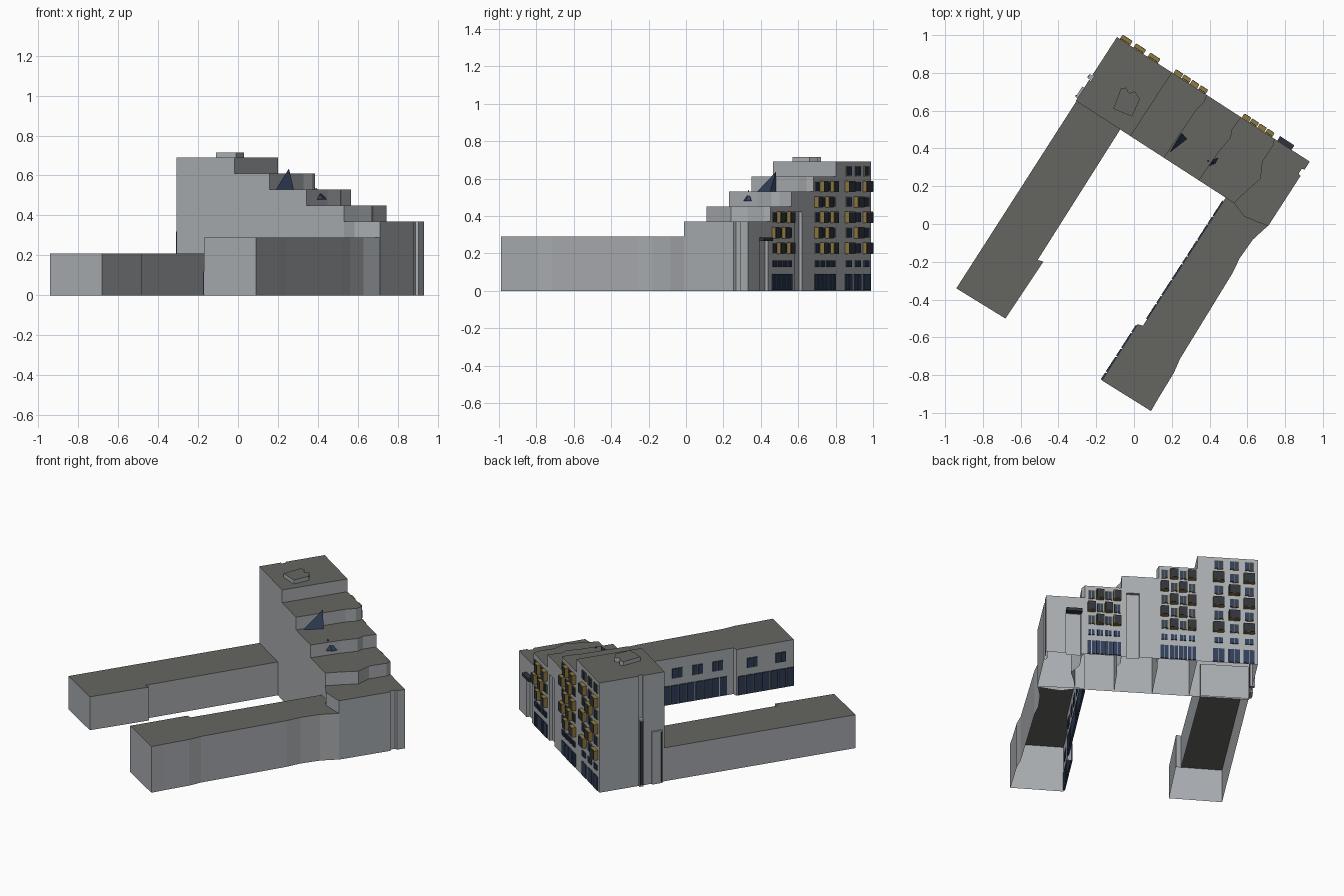
import bpy, bmesh
from mathutils import Vector

cube = bpy.data.objects.get("Cube")
if cube:
    bpy.data.objects.remove(cube)

# Building frame: u runs along the balcony facade, v runs back into the depth
ORIGIN = Vector((-0.09, 0.99))
U = Vector((0.84, -0.543))
V = Vector((-0.543, -0.84))


def material(name, rgb):
    m = bpy.data.materials.new(name)
    m.use_nodes = True
    m.diffuse_color = (*rgb, 1)
    m.node_tree.nodes["Principled BSDF"].inputs["Base Color"].default_value = (*rgb, 1)
    return m


MATS = [material("wall_grey", (0.40, 0.42, 0.44)),
        material("roof_grey", (0.13, 0.13, 0.12)),
        material("ochre", (0.27, 0.19, 0.05)),
        material("window_blue", (0.03, 0.05, 0.10)),
        material("dark_panel", (0.03, 0.035, 0.045))]
WALL, ROOF, OCHRE, GLASS, PANEL = range(5)


def prism(bm, pts, z0, z1, side=WALL, cap=ROOF, bottom=None):
    """Extrude a (u, v) outline upright; the bottom stays open unless given."""
    flat = [ORIGIN + U * u + V * v for u, v in pts]
    area = sum(a.cross(b) for a, b in zip(flat, flat[1:] + flat[:1]))
    if area < 0:
        flat.reverse()
    low = [bm.verts.new((*p, z0)) for p in flat]
    top = [bm.verts.new((*p, z1)) for p in flat]
    n = len(flat)
    for i in range(n):
        j = (i + 1) % n
        bm.faces.new((low[i], low[j], top[j], top[i])).material_index = side
    bm.faces.new(top).material_index = cap
    if bottom is not None:
        bm.faces.new(low[::-1]).material_index = bottom


def box(bm, u0, u1, v0, v1, z0, z1, mat):
    prism(bm, [(u0, v0), (u1, v0), (u1, v1), (u0, v1)], z0, z1, mat, mat, mat)


def finish(bm, name):
    mesh = bpy.data.meshes.new(name)
    bm.to_mesh(mesh)
    bm.free()
    for m in MATS:
        mesh.materials.append(m)
    obj = bpy.data.objects.new(name, mesh)
    bpy.context.collection.objects.link(obj)


def block(name, pts, z0, z1, bottom=None):
    bm = bmesh.new()
    prism(bm, pts, z0, z1, bottom=bottom)
    finish(bm, name)


# Stepped main block, tallest first; each party line is shared by two sections
DEPTH = 0.402
line_a = [(0.347, 0), (0.345, DEPTH)]
line_b = [(0.566, 0), (0.575, 0.04), (0.562, 0.1), (0.556, DEPTH)]
line_c = [(0.782, 0), (0.778, 0.08), (0.795, 0.12), (0.782, 0.22), (0.776, DEPTH)]
line_d = [(0.993, 0), (1.007, 0.03), (1.005, 0.136), (1.046, 0.217),
          (1.02, 0.306), (0.998, DEPTH)]
end_line = [(1.215, 0), (1.215, 0.05), (1.2, 0.055), (1.2, 0.085),
            (1.215, 0.09), (1.215, 0.406)]
west_line = [(0, 0), (0, 0.24), (0.012, 0.24), (0.012, 0.27), (0, 0.27), (0, DEPTH)]


def section(left, right, notch=()):
    return left[:1] + list(notch) + right + left[:0:-1]


def recess(u0, u1, d=0.02):
    return [(u0, 0), (u0, d), (u1, d), (u1, 0)]


block("tower_section", section(west_line, line_a), 0, 0.69)
block("second_section", section(line_a, line_b), 0, 0.61)
block("third_section_lower", section(line_b, line_c, recess(0.68, 0.755)), 0, 0.42)
block("third_section_upper", section(line_b, line_c), 0.42, 0.53, WALL)
block("fourth_section", section(line_c, line_d), 0, 0.45)
bulge = [(1.15, 0.42), (1.08, 0.432)]
block("end_section_lower", section(line_d, end_line + bulge, recess(1.015, 1.1)), 0, 0.27)
block("end_section_upper", section(line_d, end_line + bulge), 0.27, 0.37, WALL)

# Roof hatch on the tower
block("roof_hatch", [(0.19, 0.33), (0.165, 0.215), (0.185, 0.2), (0.215, 0.215),
                     (0.235, 0.19), (0.28, 0.21), (0.295, 0.31)], 0.69, 0.715)

# Courtyard wings
block("west_wing", [(0.004, 0.39), (0.28, 0.39), (0.288, 1.219), (0.318, 1.21),
                    (0.313, 1.572), (0.008, 1.579)], 0, 0.21)
block("east_wing", [(0.945, 0.39), (0.945, 1.209), (0.917, 1.217), (0.92, 1.57),
                    (1.226, 1.565), (1.222, 1.485), (1.218, 1.33), (1.205, 1.25),
                    (1.192, 0.72), (1.181, 0.63), (1.186, 0.51), (1.215, 0.4)], 0, 0.29)

# Balconies and windows on the facade: ochre surrounds with dark fronts
balconies, windows = bmesh.new(), bmesh.new()
FLOOR = 0.0825
bays = [([0.05, 0.135, 0.225], 0.032, 7),
        ([0.378, 0.429, 0.481, 0.535], 0.023, 6),
        ([0.808, 0.857, 0.906, 0.955], 0.022, 4)]
for columns, half, floors in bays:
    for c, u in enumerate(columns):
        # Ground floor glazing
        box(windows, u - half, u - 0.002, -0.006, 0.003, 0.005, 0.09, GLASS)
        box(windows, u + 0.002, u + half, -0.006, 0.003, 0.005, 0.09, GLASS)
        for f in range(floors):
            z = 0.145 + f * FLOOR
            if 0 < f < 6 and (c + f) % 2:
                box(balconies, u - half, u + half, -0.024, 0.003, z - 0.03, z + 0.03, OCHRE)
                box(balconies, u - half + 0.003, u + half - 0.003, -0.027, -0.022,
                    z - 0.027, z + 0.027, PANEL)
            else:
                w = half * 0.75
                h = 0.02 if f == 0 else 0.028
                if f:
                    box(windows, u - w - 0.004, u + w, -0.004, 0.003, z - h, z + h, OCHRE)
                box(windows, u - w, u - 0.002, -0.007, 0.003, z - h + 0.003, z + h - 0.003, GLASS)
                box(windows, u + 0.002, u + w, -0.007, 0.003, z - h + 0.003, z + h - 0.003, GLASS)
finish(balconies, "balconies")
finish(windows, "facade_windows")

# Courtyard windows of the east wing: glazed ground floor, paired upper windows
bm = bmesh.new()
for face, start, panes, pairs in ((0.945, 0.425, 15, 6), (0.918, 1.225, 7, 2)):
    pitch = 0.05
    length = panes * pitch
    for i in range(panes):
        v = start + i * pitch
        box(bm, face - 0.007, face + 0.004, v, v + 0.043, 0.005, 0.12, GLASS)
    for i in range(pairs):
        v = start + (i + 0.5) * length / pairs
        for s in (-0.031, 0.003):
            box(bm, face - 0.006, face + 0.004, v + s, v + s + 0.028, 0.165, 0.225, GLASS)
finish(bm, "courtyard_windows")

# Entrance canopy and the tower's end-wall slots
bm = bmesh.new()
box(bm, 1.01, 1.1, -0.028, 0.004, 0.265, 0.285, PANEL)
finish(bm, "entrance_canopy")
bm = bmesh.new()
box(bm, -0.014, 0.013, 0.243, 0.267, 0, 0.42, WALL)
box(bm, -0.016, -0.01, 0.246, 0.264, 0.01, 0.41, PANEL)
box(bm, -0.012, 0.003, 0.32, 0.385, 0, 0.33, WALL)
box(bm, -0.016, -0.01, 0.376, 0.383, 0.01, 0.32, PANEL)
finish(bm, "end_wall_bays")


# Faceted skylights against the terrace steps
def skylight(name, base, z, apex):
    bm = bmesh.new()
    foot = [bm.verts.new((x, y, z)) for x, y in base]
    tip = bm.verts.new(apex)
    bm.faces.new(foot)
    for a, b in zip(foot, foot[1:] + foot[:1]):
        bm.faces.new((a, b, tip))
    bmesh.ops.recalc_face_normals(bm, faces=bm.faces)
    for f in bm.faces:
        f.material_index = GLASS
    finish(bm, name)


skylight("large_skylight", [(0.19, 0.38), (0.28, 0.45), (0.25, 0.48)], 0.53, (0.255, 0.48, 0.635))
skylight("middle_skylight", [(0.38, 0.30), (0.43, 0.32), (0.445, 0.35)], 0.48, (0.39, 0.335, 0.54))
skylight("small_skylight", [(0.58, 0.19), (0.62, 0.20), (0.61, 0.24)], 0.40, (0.59, 0.225, 0.45))
